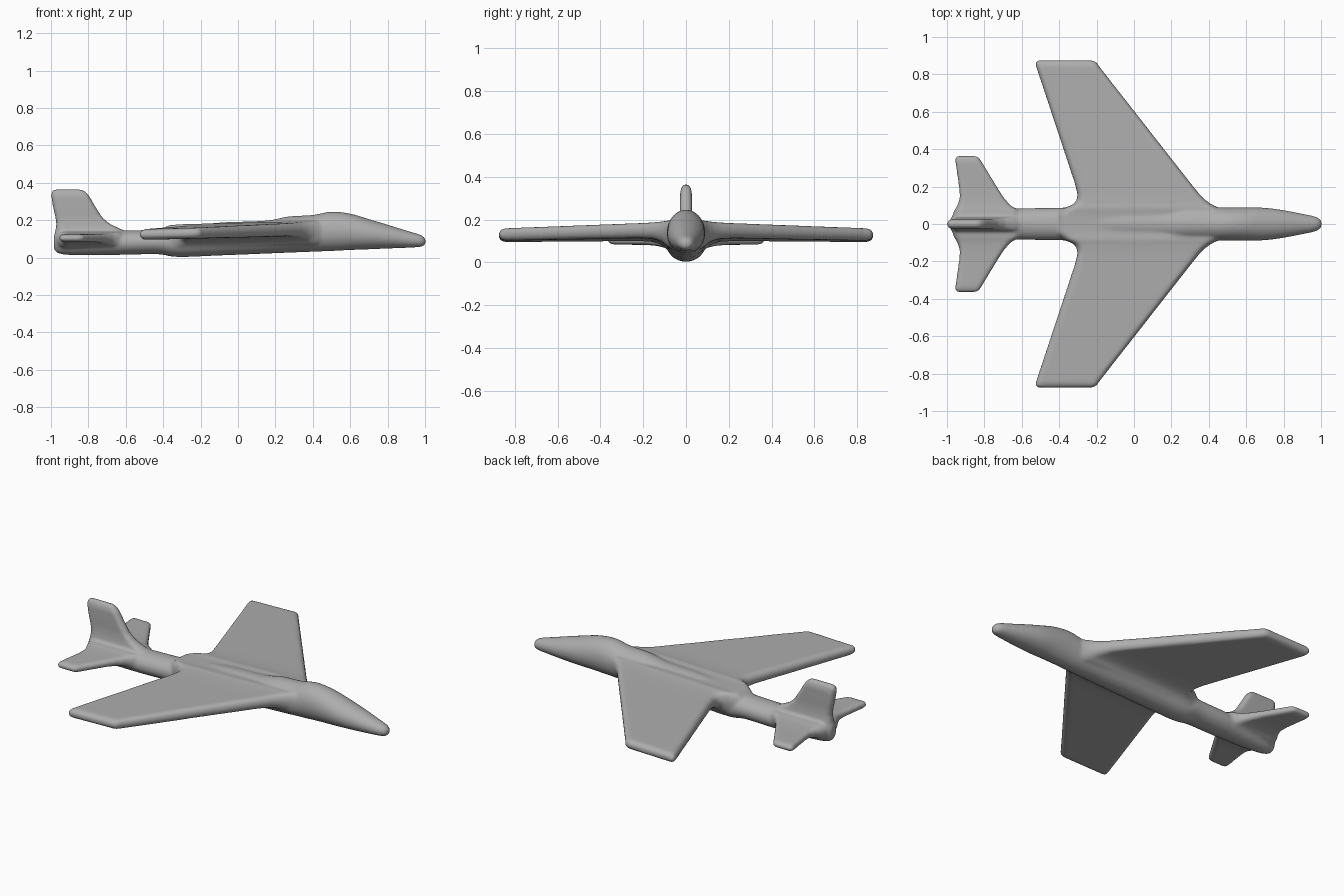
import bpy, bmesh, math

if "Cube" in bpy.data.objects:
    bpy.data.objects.remove(bpy.data.objects["Cube"])

grey = bpy.data.materials.new("plain grey")
grey.diffuse_color = (0.42, 0.42, 0.42, 1)
grey.use_nodes = True
grey.node_tree.nodes["Principled BSDF"].inputs["Base Color"].default_value = grey.diffuse_color
SIDES = 32


def loft(name, rings):
    """Skin a list of equal-length rings into a closed solid."""
    bm = bmesh.new()
    loops = [[bm.verts.new(p) for p in ring] for ring in rings]
    for a, b in zip(loops, loops[1:]):
        for i in range(SIDES):
            j = (i + 1) % SIDES
            bm.faces.new((a[i], a[j], b[j], b[i]))
    bm.faces.new(loops[0])
    bm.faces.new(loops[-1])
    bmesh.ops.recalc_face_normals(bm, faces=bm.faces)
    mesh = bpy.data.meshes.new(name)
    bm.to_mesh(mesh)
    bm.free()
    mesh.materials.append(grey)
    obj = bpy.data.objects.new(name, mesh)
    bpy.context.collection.objects.link(obj)
    return obj


def smooth_stations(rows, steps=5):
    """Catmull-Rom interpolation between stations."""
    out = []
    for k in range(len(rows) - 1):
        p = [rows[max(0, min(len(rows) - 1, k + d))] for d in (-1, 0, 1, 2)]
        for s in range(steps):
            t = s / steps
            out.append(tuple(
                0.5 * (2 * b + (c - a) * t + (2 * a - 5 * b + 4 * c - d) * t * t
                       + (3 * b - a - 3 * c + d) * t ** 3)
                for a, b, c, d in zip(*p)))
    return out + [rows[-1]]


def slab_ring(rear, front, t):
    """Flat section with round ends: (along, across) pairs."""
    mid, reach = (rear + front) / 2, (front - rear) / 2 - t
    pts = []
    for i in range(SIDES):
        a = 2 * math.pi * (i + 0.5) / SIDES
        c = math.cos(a)
        pts.append((mid + math.copysign(reach, c) + t * c, t * math.sin(a)))
    return pts


def span_surface(name, stations, incidence):
    """Wing-like surface running through the body from tip to tip."""
    both = [(-s[0],) + s[1:] for s in reversed(stations)] + stations
    return loft(name, [[(x, y, z + incidence * x + h) for x, h in slab_ring(r, f, t)]
                       for y, r, f, z, t in both])


# fuselage stations: x, bottom, top, half width
body = smooth_stations([
    (-0.985, 0.05, 0.12, 0.02), (-0.97, 0.027, 0.135, 0.04),
    (-0.92, 0.015, 0.14, 0.058), (-0.8, 0.012, 0.14, 0.072),
    (-0.6, 0.015, 0.145, 0.084), (-0.43, 0.018, 0.15, 0.086),
    (-0.32, 0.003, 0.165, 0.09), (-0.1, 0.011, 0.187, 0.092),
    (0.15, 0.021, 0.198, 0.092), (0.27, 0.026, 0.22, 0.092),
    (0.4, 0.031, 0.228, 0.09), (0.5, 0.035, 0.246, 0.089),
    (0.6, 0.04, 0.235, 0.089), (0.7, 0.044, 0.206, 0.087),
    (0.8, 0.048, 0.176, 0.074), (0.9, 0.052, 0.145, 0.055),
    (0.97, 0.056, 0.124, 0.04), (0.995, 0.064, 0.11, 0.025),
    (1.004, 0.08, 0.095, 0.009)])
fuselage = loft("fuselage", [
    [(x, w * math.cos(2 * math.pi * i / SIDES),
      (lo + hi) / 2 + (hi - lo) / 2 * math.sin(2 * math.pi * i / SIDES))
     for i in range(SIDES)] for x, lo, hi, w in body])

# wings: y, trailing x, leading x, height, half thickness; flared at the root
wings = span_surface("wings", [
    (0.05, -0.42, 0.50, 0.115, 0.068), (0.085, -0.375, 0.455, 0.125, 0.062),
    (0.105, -0.325, 0.415, 0.133, 0.05), (0.13, -0.306, 0.38, 0.138, 0.043),
    (0.16, -0.303, 0.35, 0.141, 0.038), (0.22, -0.318, 0.302, 0.142, 0.035),
    (0.845, -0.525, -0.187, 0.136, 0.029), (0.865, -0.527, -0.2, 0.136, 0.022),
    (0.874, -0.515, -0.22, 0.136, 0.01)], 0.025)

# tailplane
tailplane = span_surface("tailplane", [
    (0.02, -0.98, -0.59, 0.09, 0.05), (0.07, -0.962, -0.61, 0.095, 0.042),
    (0.1, -0.945, -0.66, 0.1, 0.031), (0.14, -0.932, -0.695, 0.103, 0.025),
    (0.19, -0.935, -0.727, 0.104, 0.022), (0.335, -0.956, -0.815, 0.104, 0.021),
    (0.355, -0.955, -0.828, 0.104, 0.016), (0.364, -0.945, -0.845, 0.104, 0.008)], 0)

# fin: z, trailing x, leading x, half thickness
fin = loft("fin", [[(x, h, z) for x, h in slab_ring(r, f, t)] for z, r, f, t in [
    (0.07, -0.985, -0.55, 0.05), (0.12, -0.982, -0.57, 0.045),
    (0.15, -0.976, -0.62, 0.037), (0.18, -0.972, -0.685, 0.031),
    (0.215, -0.977, -0.725, 0.028), (0.27, -0.99, -0.76, 0.028),
    (0.33, -1.0, -0.795, 0.027), (0.353, -0.998, -0.815, 0.02),
    (0.364, -0.985, -0.835, 0.01)]])

# fuse the parts into one softly blended airframe
bpy.ops.object.select_all(action='DESELECT')
for part in (fuselage, wings, tailplane, fin):
    part.select_set(True)
bpy.context.view_layer.objects.active = fuselage
bpy.ops.object.join()
fuselage.name = "airframe"
fuse = fuselage.modifiers.new("fuse", 'REMESH')
fuse.mode = 'VOXEL'
fuse.voxel_size = 0.009
fuse.use_smooth_shade = True
blend = fuselage.modifiers.new("blend", 'SMOOTH')
blend.factor = 0.5
blend.iterations = 6
for modifier in (fuse, blend):
    bpy.ops.object.modifier_apply(modifier=modifier.name)
